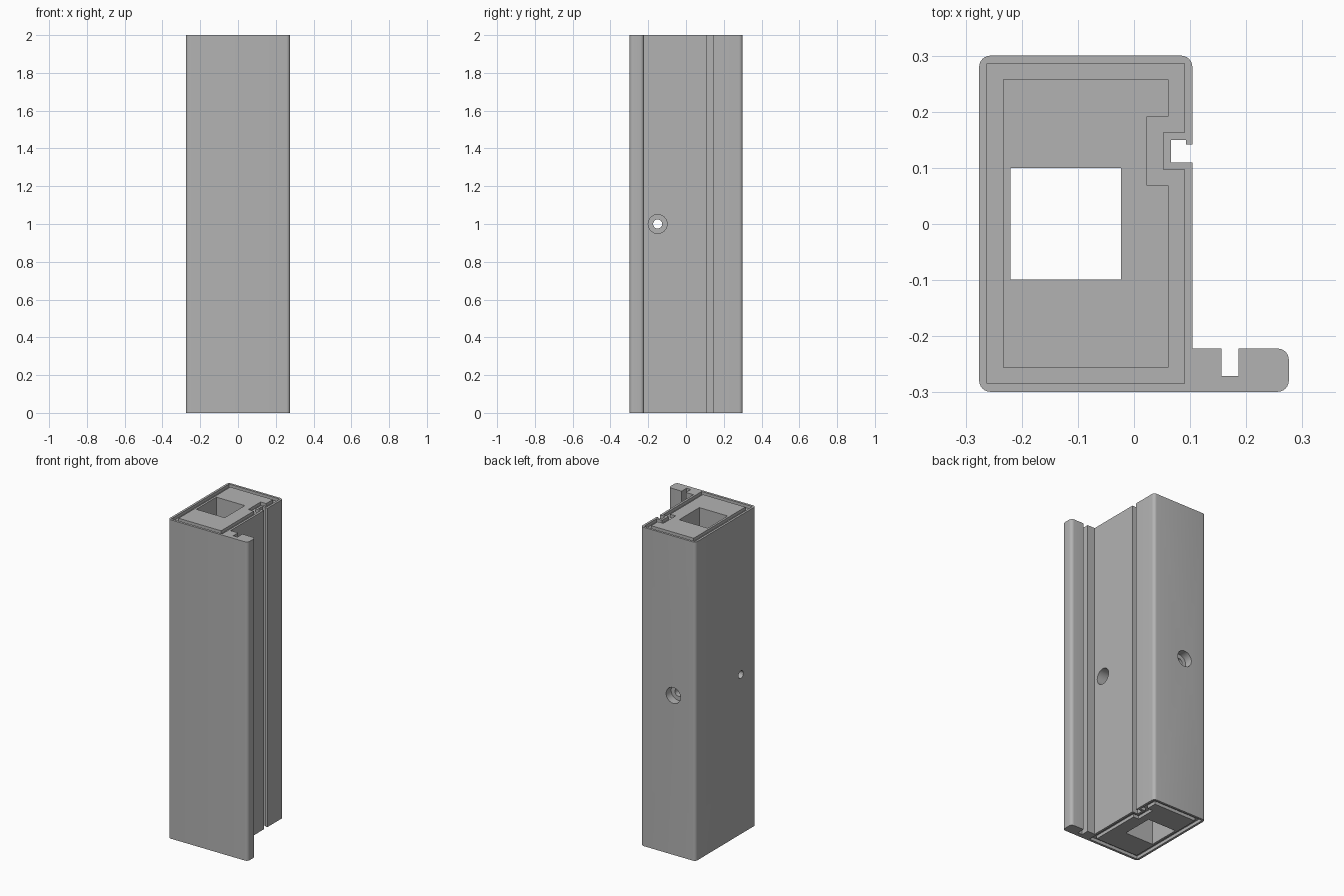
import bpy, bmesh, math
from mathutils import Vector

cube = bpy.data.objects.get("Cube")
if cube:
    bpy.data.objects.remove(cube, do_unlink=True)

H = 2.0      # column height
R = 0.02     # corner radius

grey = bpy.data.materials.new("mid grey")
grey.use_nodes = True
colour = (0.45, 0.45, 0.45, 1)
grey.diffuse_color = colour
grey.node_tree.nodes["Principled BSDF"].inputs["Base Color"].default_value = colour


def make_object(name, bm):
    bmesh.ops.recalc_face_normals(bm, faces=bm.faces)
    mesh = bpy.data.meshes.new(name)
    bm.to_mesh(mesh)
    bm.free()
    mesh.materials.append(grey)
    obj = bpy.data.objects.new(name, mesh)
    bpy.context.collection.objects.link(obj)
    return obj


def extrude(bm, faces, dz):
    new = bmesh.ops.extrude_face_region(bm, geom=faces)["geom"]
    verts = [v for v in new if isinstance(v, bmesh.types.BMVert)]
    bmesh.ops.translate(bm, verts=verts, vec=(0, 0, dz))


def rounded(points, steps=6):
    """Expand points (x, y, radius) into an outline with filleted corners."""
    out = []
    for i, (x, y, r) in enumerate(points):
        p = Vector((x, y))
        if not r:
            out.append(p)
            continue
        a = (Vector(points[i - 1][:2]) - p).normalized()
        b = (Vector(points[(i + 1) % len(points)][:2]) - p).normalized()
        for k in range(steps + 1):
            t = k / steps * math.pi / 2
            out.append(p + a * r * (1 - math.sin(t)) + b * r * (1 - math.cos(t)))
    return out


def box(name, x0, x1, y0, y1, z0, z1):
    bm = bmesh.new()
    face = bm.faces.new([bm.verts.new((x, y, z0)) for x, y in
                         ((x0, y0), (x1, y0), (x1, y1), (x0, y1))])
    extrude(bm, [face], z1 - z0)
    return make_object(name, bm)


def cylinder(name, start, end, r):
    start, end = Vector(start), Vector(end)
    axis = end - start
    bm = bmesh.new()
    bmesh.ops.create_cone(bm, cap_ends=True, segments=32, radius1=r, radius2=r,
                          depth=axis.length)
    turn = axis.to_track_quat('Z', 'Y').to_matrix()
    bmesh.ops.rotate(bm, verts=bm.verts, cent=(0, 0, 0), matrix=turn)
    bmesh.ops.translate(bm, verts=bm.verts, vec=(start + end) / 2)
    return make_object(name, bm)


def groove_loop(d):
    """Outline of the end groove, moved inward by d."""
    x0, x1, y0, y1 = -0.262 + d, 0.09 - d, -0.284 + d, 0.286 - d
    nx, n0, n1 = 0.052 - d, 0.097 - d, 0.163 + d
    return [(x0, y0), (x1, y0), (x1, n0), (nx, n0),
            (nx, n1), (x1, n1), (x1, y1), (x0, y1)]


def groove(name, z0, z1):
    bm = bmesh.new()
    a, b = [[bm.verts.new((x, y, z0)) for x, y in groove_loop(d)] for d in (0, 0.0285)]
    faces = [bm.faces.new((a[i - 1], a[i], b[i], b[i - 1])) for i in range(len(a))]
    extrude(bm, faces, z1 - z0)
    return make_object(name, bm)


# Column with front flange, flange slot and lipped seal slot
outline = rounded([
    (-0.276, -0.299, R), (0.276, -0.299, R), (0.276, -0.222, R),
    (0.186, -0.222, 0), (0.186, -0.271, 0), (0.156, -0.271, 0), (0.156, -0.222, 0),
    (0.104, -0.222, 0), (0.104, 0.11, 0), (0.066, 0.11, 0), (0.066, 0.15, 0),
    (0.093, 0.15, 0), (0.093, 0.142, 0), (0.104, 0.142, 0),
    (0.104, 0.30, R), (-0.276, 0.30, R)])
bm = bmesh.new()
base = bm.faces.new([bm.verts.new((p.x, p.y, 0)) for p in outline])
extrude(bm, [base], H)
column = make_object("flanged_column", bm)

# Cutters: central duct, end grooves, screw holes with counterbores
cutters = [
    box("duct_cutter", -0.22, -0.023, -0.099, 0.10, -0.1, H + 0.1),
    groove("bottom_groove_cutter", -0.02, 0.02),
    groove("top_groove_cutter", H - 0.02, H + 0.02),
    cylinder("side_bore_cutter", (0.14, -0.15, 1), (-0.126, -0.15, 1), 0.05),
    cylinder("side_hole_cutter", (0.0, -0.15, 1), (-0.32, -0.15, 1), 0.024),
    cylinder("back_bore_cutter", (-0.122, 0.34, 1), (-0.122, 0.25, 1), 0.05),
    cylinder("back_hole_cutter", (-0.122, 0.30, 1), (-0.122, 0.05, 1), 0.024),
]

bpy.ops.object.select_all(action='DESELECT')
bpy.context.view_layer.objects.active = column
column.select_set(True)
for cutter in cutters:
    cutter.hide_render = True
    mod = column.modifiers.new(cutter.name, 'BOOLEAN')
    mod.operation = 'DIFFERENCE'
    mod.solver = 'EXACT'
    mod.object = cutter
    bpy.ops.object.modifier_apply(modifier=mod.name)
for cutter in cutters:
    bpy.data.objects.remove(cutter, do_unlink=True)

# Smooth fillets and bores, sharp edges elsewhere
bpy.ops.object.shade_smooth_by_angle(angle=math.radians(30))
